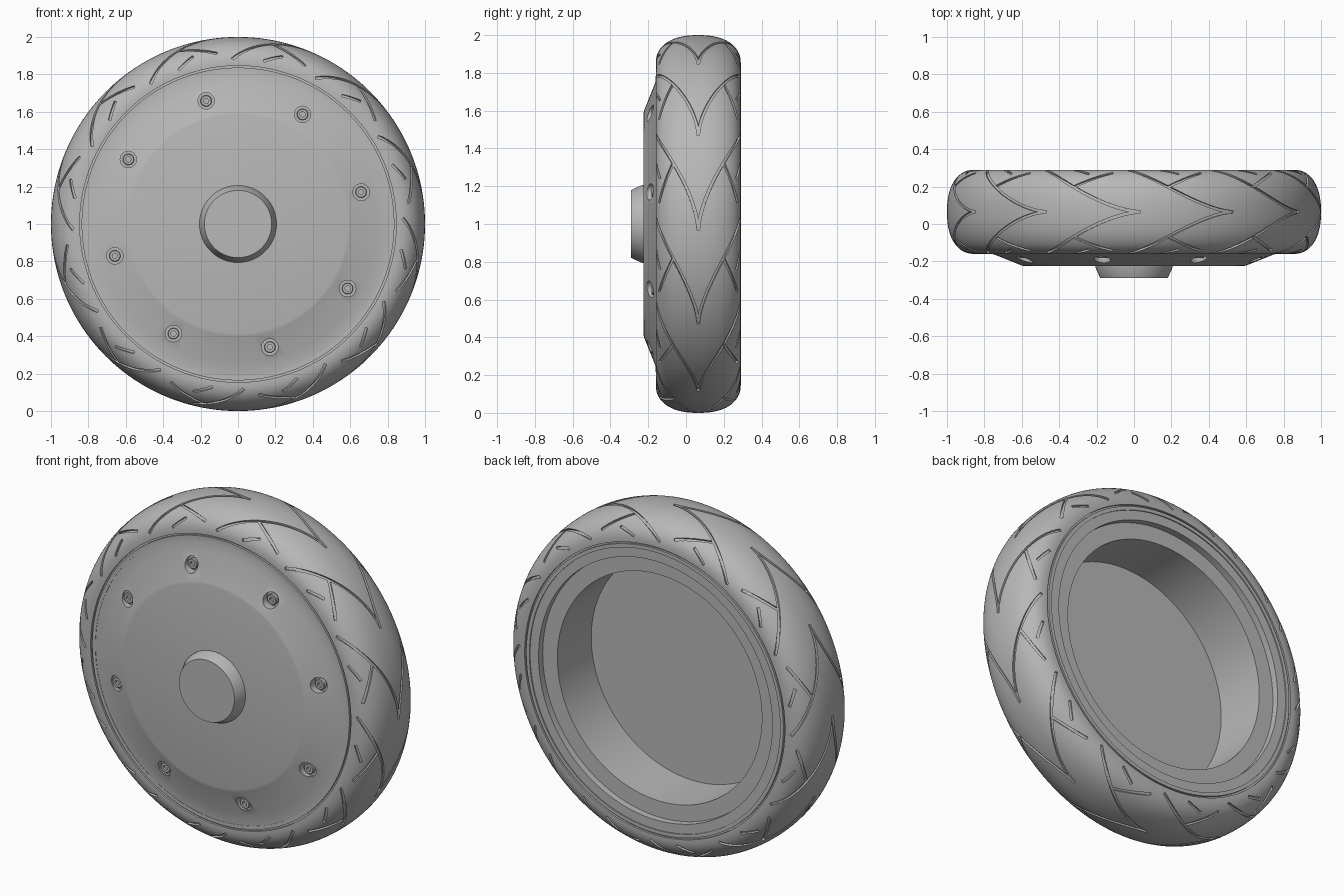
import bpy, bmesh
from math import sin, cos, radians, copysign
from mathutils import Vector

cube = bpy.data.objects.get("Cube")
if cube:
    bpy.data.objects.remove(cube, do_unlink=True)

grey = bpy.data.materials.new("neutral_grey")
grey.use_nodes = True
COLOUR = (0.48, 0.48, 0.48, 1)
grey.diffuse_color = COLOUR
grey.node_tree.nodes["Principled BSDF"].inputs["Base Color"].default_value = COLOUR

MID, HALF, CORE, CROWN = 0.065, 0.225, 0.85, 0.15   # tyre section
ROUND = 0.87                                        # squareness of section
CHEVRONS = 12


def finish_mesh(name, bm):
    bmesh.ops.recalc_face_normals(bm, faces=bm.faces)
    mesh = bpy.data.meshes.new(name)
    bm.to_mesh(mesh)
    bm.free()
    mesh.materials.append(grey)
    obj = bpy.data.objects.new(name, mesh)
    bpy.context.collection.objects.link(obj)
    return obj


def add_lathe(bm, profile, steps, centre=(0, 1)):
    """Spin a closed (radius, y) profile about an axis along y."""
    cx, cz = centre
    rings = []
    for r, y in profile:
        if r == 0:
            rings.append([bm.verts.new((cx, y, cz))] * steps)
        else:
            turn = [radians(360 * i / steps) for i in range(steps)]
            rings.append([bm.verts.new((cx + r * sin(t), y, cz + r * cos(t))) for t in turn])
    for a, b in zip(rings, rings[1:] + rings[:1]):
        for i in range(steps):
            j = (i + 1) % steps
            corners = list(dict.fromkeys((a[i], a[j], b[j], b[i])))
            if len(corners) > 2:
                bm.faces.new(corners)


def lathe(name, profile, steps, centres=((0, 1),)):
    bm = bmesh.new()
    for c in centres:
        add_lathe(bm, profile, steps, c)
    return finish_mesh(name, bm)


def activate(obj):
    bpy.ops.object.select_all(action="DESELECT")
    obj.select_set(True)
    bpy.context.view_layer.objects.active = obj


def carve(obj, cutter):
    cutter.hide_render = True
    mod = obj.modifiers.new("carve", "BOOLEAN")
    mod.operation = "DIFFERENCE"
    mod.solver = "EXACT"
    mod.object = cutter
    activate(obj)
    bpy.ops.object.modifier_apply(modifier=mod.name)
    bpy.data.objects.remove(cutter, do_unlink=True)


def section(a):
    """Tyre section at a degrees from the crown: (radius, y)."""
    s, c = sin(radians(a)), max(cos(radians(a)), 0)
    return CORE + CROWN * c ** ROUND, MID + HALF * copysign(abs(s) ** ROUND, s)


def tread_point(a, turn):
    r, y = section(a)
    t = radians(turn)
    return Vector((r * sin(t), y, 1 + r * cos(t)))


def add_groove(bm, path, width, depth):
    """Box-section strip following (a, turn) points over the tread."""
    pts = [tread_point(*p) for p in path]
    rings = []
    last = len(pts) - 1
    for i, (a, turn) in enumerate(path):
        along = (pts[min(i + 1, last)] - pts[max(i - 1, 0)]).normalized()
        across = tread_point(a + 1, turn) - tread_point(a - 1, turn)
        around = tread_point(a, turn + 1) - tread_point(a, turn - 1)
        out = around.cross(across).normalized()
        t = radians(turn)
        if out.dot(pts[i] - Vector((CORE * sin(t), MID, 1 + CORE * cos(t)))) < 0:
            out = -out
        side = along.cross(out).normalized() * width / 2
        rings.append([bm.verts.new(pts[i] + side * s + out * h)
                      for s, h in ((-1, -depth), (1, -depth), (1, 0.015), (-1, 0.015))])
    for a, b in zip(rings, rings[1:]):
        for i in range(4):
            j = (i + 1) % 4
            bm.faces.new((a[i], a[j], b[j], b[i]))
    bm.faces.new(rings[0])
    bm.faces.new(rings[-1])


def straight(start, end, steps=6):
    return [tuple(p + (q - p) * i / steps for p, q in zip(start, end)) for i in range(steps + 1)]


def groove_cutter(name, lines, width, depth):
    """Repeat the groove lines once per chevron around the tyre."""
    bm = bmesh.new()
    for k in range(CHEVRONS):
        tip = 2 + 360 * k / CHEVRONS
        for line in lines:
            add_groove(bm, [(a, tip + off) for a, off in line], width, depth)
    bmesh.ops.triangulate(bm, faces=bm.faces)
    return finish_mesh(name, bm)


# Tyre: rounded section with a thin bead groove on each sidewall
bead = [(0.846, 0), (0.846, 0.012), (0.836, 0.012), (0.836, 0), (0.815, 0)]
front_y, back_y = MID - HALF, MID + HALF
profile = [section(-90 + 180 * i / 44) for i in range(45)]
profile += [(r, back_y - d) for r, d in bead]
profile += [(r, front_y + d) for r, d in reversed(bead)]
tyre = lathe("tyre", profile, 160)

# Tread: curved chevron arms, then cross links and short dashes
arm = [(80 * (i / 18) ** 2, -34 * (i / 18) ** 1.07) for i in range(19)]
link = straight((34, -21), (66, -9))
dash = straight((62, -17), (80, -23))
for sign in (-1, 1):
    carve(tyre, groove_cutter("arm_cutter", [[(sign * a, t) for a, t in arm]], 0.014, 0.012))
details = [[(sign * a, t) for a, t in line] for sign in (-1, 1) for line in (link, dash)]
carve(tyre, groove_cutter("detail_cutter", details, 0.014, 0.011))

# Hub: dished front cover, rear rim step and deep rear cavity
hub = lathe("hub", [(0, -0.225), (0.585, -0.225), (0.6, -0.222), (0.75, -0.162),
                    (0.82, -0.158), (0.82, 0.284), (0.76, 0.284), (0.76, 0.245),
                    (0.665, 0.245), (0.665, -0.07), (0, -0.07)], 128)

# Bolts sunk in round pockets on the sloping cover
spots = [(0.68 * sin(radians(30.5 + 45 * k)), 1 + 0.68 * cos(radians(30.5 + 45 * k)))
         for k in range(8)]
carve(hub, lathe("pocket_cutter", [(0, -0.3), (0.044, -0.3), (0.044, -0.16), (0, -0.16)],
                 32, spots))
bolts = lathe("bolts", [(0, -0.168), (0.014, -0.168), (0.014, -0.182), (0.027, -0.182),
                        (0.03, -0.179), (0.03, -0.155), (0, -0.155)], 24, spots)

# Tapered centre cap
cap = lathe("centre_cap", [(0, -0.29), (0.18, -0.29), (0.205, -0.235), (0.207, -0.215),
                           (0, -0.215)], 96)

for obj in (tyre, hub, bolts, cap):
    activate(obj)
    bpy.ops.object.shade_smooth_by_angle(angle=radians(20))
